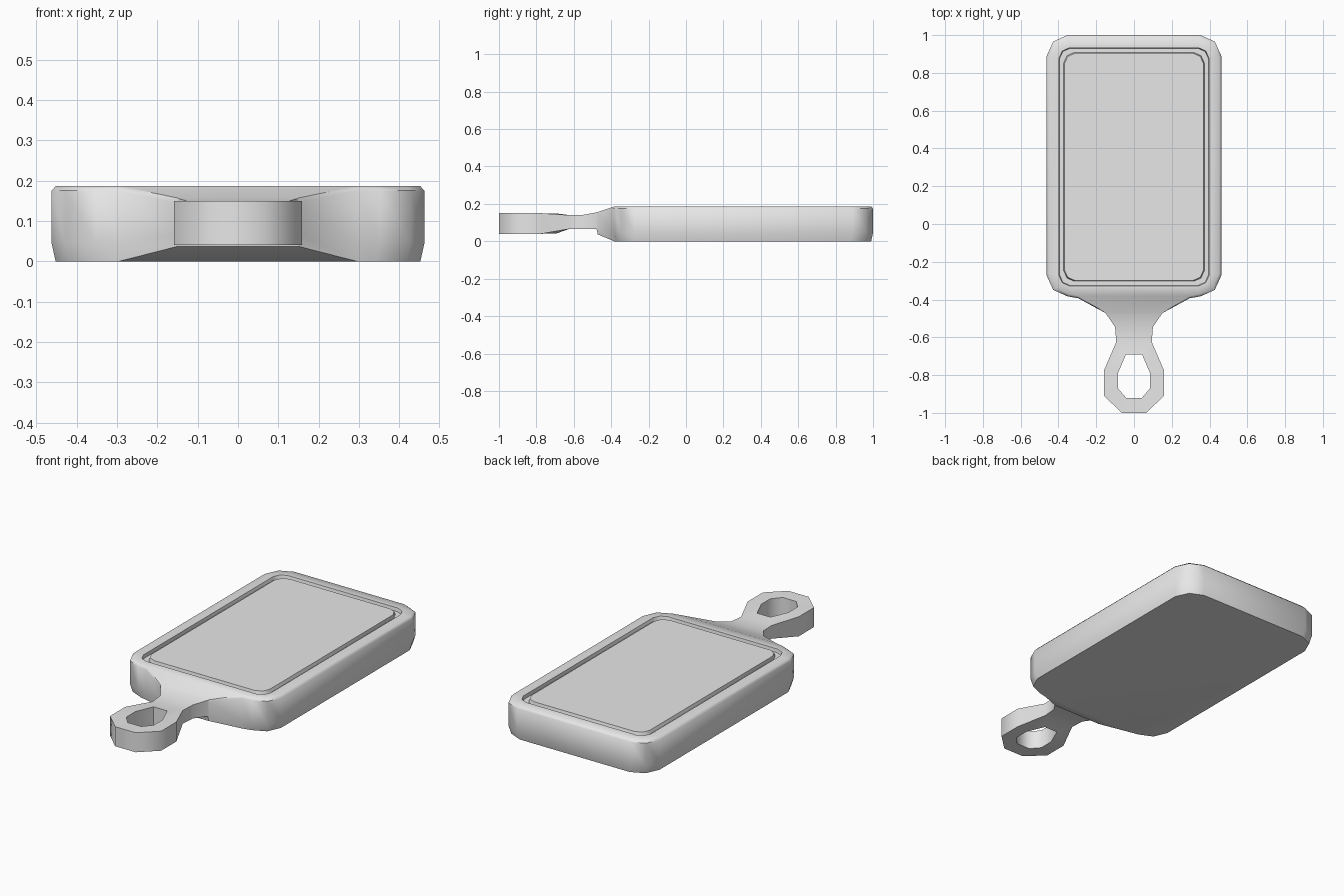
import bpy, bmesh, math

cube = bpy.data.objects.get("Cube")
if cube:
    bpy.data.objects.remove(cube, do_unlink=True)

bm = bmesh.new()


def outline(hx, y_front, y_back, corner, front_x, z, bulge=0.0):
    """Rectangle with two-segment corners and two extra points on the front edge."""
    a, b = corner, corner * 0.31
    right = [(hx - a, y_back), (hx - b, y_back - b), (hx, y_back - a),
             (hx, y_front + a), (hx - b, y_front + b), (hx - a, y_front),
             (front_x, y_front - bulge)]
    pts = right + [(-x, y) for x, y in reversed(right)]
    return [bm.verts.new((x, y, z)) for x, y in pts]


def bridge(lower, upper, skip=None):
    n = len(lower)
    for i in range(n):
        if i != skip:
            j = (i + 1) % n
            bm.faces.new((lower[i], lower[j], upper[j], upper[i]))


# Board body: side walls stay open where the neck joins the front edge
TOP = 0.187
FRONT_GAP = 6
body = [outline(0.462 - d, -0.383 + d, 1 - d, 0.11, 0.295, z, 0.01)
        for z, d in ((0, 0.01), (0.045, 0), (0.175, 0), (TOP, 0.011))]
bm.faces.new(body[0])
for low, high in zip(body, body[1:]):
    bridge(low, high, FRONT_GAP)

# Juice groove around the cutting surface
groove = [outline(0.397 - d, -0.328 + d, 0.933 - d, 0.055, 0.28, z)
          for z, d in ((TOP, 0), (0.168, 0.003), (0.168, 0.025), (TOP, 0.029))]
for low, high in zip([body[-1]] + groove, groove):
    bridge(low, high)
bm.faces.new(groove[-1])


def column(x, y, z0, z1):
    return [bm.verts.new((x, y, z0 + (z1 - z0) * f)) for f in (0, 0.25, 0.9, 1)]


# Neck: sections of y, half width, bottom and top
left = [ring[FRONT_GAP] for ring in body]
right = [ring[FRONT_GAP + 1] for ring in body]
for y, hw, z0, z1 in ((-0.472, 0.15, 0.037, 0.157), (-0.478, 0.146, 0.065, 0.155),
                      (-0.546, 0.10, 0.066, 0.142), (-0.625, 0.094, 0.066, 0.14)):
    new_left, new_right = column(hw, y, z0, z1), column(-hw, y, z0, z1)
    bridge(left + right[::-1], new_left + new_right[::-1])
    left, right = new_left, new_right

# Hanging loop: outer wall continues from the neck, with an eight-sided hole
outer = ((0.159, -0.775), (0.159, -0.91), (0.064, -1.0))
columns = [left] + [column(x, y, 0.04, 0.15) for x, y in outer]
columns += [column(-x, y, 0.04, 0.15) for x, y in reversed(outer)] + [right]
for a, b in zip(columns, columns[1:]):
    for k in range(3):
        bm.faces.new((a[k], b[k], b[k + 1], a[k + 1]))

hole = [(0.042, -0.69), (0.085, -0.79), (0.085, -0.87), (0.042, -0.92)]
hole += [(-x, y) for x, y in reversed(hole)]
hole_low = [bm.verts.new((x, y, 0.043)) for x, y in hole]
hole_top = [bm.verts.new((x, y, 0.149)) for x, y in hole]
bridge([c[0] for c in columns], hole_low)
bridge([c[3] for c in columns], hole_top)
bridge(hole_low, hole_top)

bmesh.ops.recalc_face_normals(bm, faces=bm.faces)
mesh = bpy.data.meshes.new("cutting_board")
bm.to_mesh(mesh)
bm.free()

# Plain light grey material
grey = bpy.data.materials.new("light_grey")
grey.use_nodes = True
grey.diffuse_color = (0.8, 0.8, 0.8, 1)
grey.node_tree.nodes["Principled BSDF"].inputs["Base Color"].default_value = (0.8, 0.8, 0.8, 1)
mesh.materials.append(grey)

board = bpy.data.objects.new("cutting_board", mesh)
bpy.context.collection.objects.link(board)
bpy.ops.object.select_all(action='DESELECT')
board.select_set(True)
bpy.context.view_layer.objects.active = board
bpy.ops.object.shade_smooth_by_angle(angle=math.radians(50))
